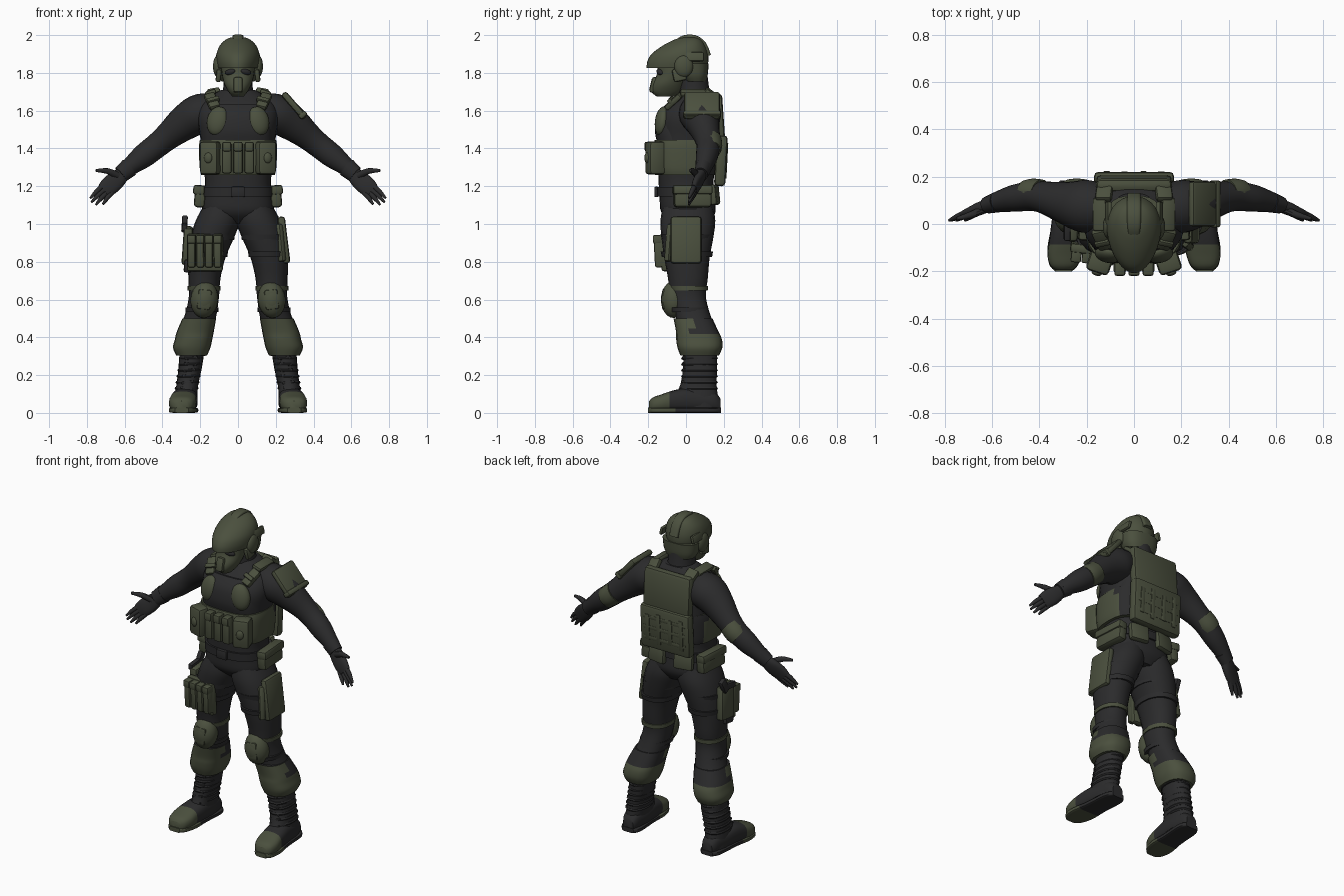
import bpy, bmesh, math
from mathutils import Vector, Matrix, Euler


def material(name, col):
    m = bpy.data.materials.new(name)
    m.diffuse_color = (*col, 1)
    return m


CLOTH = material("black cloth", (0.024, 0.024, 0.025))
GREEN = material("olive green", (0.070, 0.080, 0.048))


def finish(name, bm, mats, rule=None):
    bmesh.ops.recalc_face_normals(bm, faces=bm.faces[:])
    me = bpy.data.meshes.new(name)
    for m in mats:
        me.materials.append(m)
    if rule:
        for f in bm.faces:
            f.material_index = 1 if rule(f.calc_center_median()) else 0
    bm.to_mesh(me)
    bm.free()
    ob = bpy.data.objects.new(name, me)
    bpy.context.collection.objects.link(ob)
    return ob


def smooth_rows(rows, k):
    out = []
    for i in range(len(rows) - 1):
        a, b = rows[max(i - 1, 0)], rows[i]
        c, d = rows[i + 1], rows[min(i + 2, len(rows) - 1)]
        for j in range(k):
            t = j / k
            out.append([0.5 * (2 * q + (r - p) * t + (2 * p - 5 * q + 4 * r - s) * t * t
                               + (3 * q - p - 3 * r + s) * t ** 3) for p, q, r, s in zip(a, b, c, d)])
    return out + [list(rows[-1])]


def loft(name, rows, mats, ref=(1, 0, 0), axis=None, n=2.0, sides=20, k=4, rule=None, egg=0):
    """Skin rings (x, y, z, ra, rb); the rings face axis, or follow the path."""
    rows = smooth_rows(rows, k)
    bm = bmesh.new()
    rings = []
    for i, r in enumerate(rows):
        p = Vector(r[:3])
        t = Vector(axis) if axis else (Vector(rows[min(i + 1, len(rows) - 1)][:3])
                                       - Vector(rows[max(i - 1, 0)][:3])).normalized()
        u = Vector(ref)
        u = (u - t * u.dot(t)).normalized()
        v = t.cross(u)
        ring = []
        for j in range(sides):
            a = 2 * math.pi * j / sides
            c, s = math.cos(a), math.sin(a)
            c = math.copysign(abs(c) ** (2 / n), c)
            s = math.copysign(abs(s) ** (2 / n), s)
            ring.append(bm.verts.new(p + u * c * r[3] * (1 + egg * s) + v * s * r[4]))
        rings.append(ring)
    for a, b in zip(rings, rings[1:]):
        for j in range(sides):
            bm.faces.new((a[j], a[(j + 1) % sides], b[(j + 1) % sides], b[j]))
    bm.faces.new(rings[0])
    bm.faces.new(rings[-1])
    return finish(name, bm, mats, rule)


def stack(name, rows, mats, **kw):
    """Horizontal rings given as (z, x, y_front, y_back, half_width)."""
    return loft(name, [(x, (a + b) / 2, z, w, (b - a) / 2) for z, x, a, b, w in rows],
                mats, axis=(0, 0, 1), **kw)


def box(name, loc, size, mat, rot=(0, 0, 0), bev=0.012):
    bm = bmesh.new()
    bmesh.ops.create_cube(bm, size=1, matrix=Matrix.Diagonal((*size, 1)))
    bmesh.ops.bevel(bm, geom=bm.edges[:], offset=min(bev, min(size) * 0.4), segments=2,
                    profile=0.5, affect='EDGES')
    bm.transform(Matrix.Translation(loc) @ Euler([math.radians(a) for a in rot]).to_matrix().to_4x4())
    return finish(name, bm, [mat])


def ball(name, loc, rad, mat, rot=(0, 0, 0)):
    bm = bmesh.new()
    bmesh.ops.create_uvsphere(bm, u_segments=20, v_segments=12, radius=1)
    bm.transform(Matrix.Translation(loc) @ Euler([math.radians(a) for a in rot]).to_matrix().to_4x4()
                 @ Matrix.Diagonal((*rad, 1)))
    return finish(name, bm, [mat])


BOTH = [CLOTH, GREEN]

# Torso and neck
stack("torso", [(1.00, 0, -.07, .12, .10), (1.06, 0, -.13, .155, .185), (1.14, 0, -.14, .15, .185),
                (1.22, 0, -.145, .145, .175), (1.34, 0, -.15, .16, .185), (1.46, 0, -.15, .175, .20),
                (1.56, 0, -.145, .185, .215), (1.63, 0, -.10, .18, .20), (1.68, 0, -.05, .15, .14),
                (1.71, 0, -.02, .13, .09)], [CLOTH], n=2.5, sides=28)
stack("neck", [(1.64, 0, -.05, .14, .10), (1.70, 0, -.04, .125, .08), (1.82, 0, -.04, .11, .075)], [CLOTH])

# Vest front, chest pads, shoulder straps, back plate
stack("chest_vest", [(1.44, 0, -.155, .18, .19), (1.50, 0, -.165, .185, .185), (1.58, 0, -.15, .19, .175),
                     (1.635, 0, -.105, .185, .16)], [CLOTH], n=3.2, sides=28)
for s in (-1, 1):
    ball("chest_pad", (s * .108, -.128, 1.545), (.058, .035, .078), GREEN, (-10, s * -10, s * 14))
    box("strap_front", (s * .137, -.065, 1.65), (.06, .11, .032), GREEN, (42, s * 14, s * -12))
    box("strap_top", (s * .145, .04, 1.695), (.06, .14, .028), GREEN, (0, s * 18, 0))
    box("strap_back", (s * .125, .14, 1.68), (.07, .10, .035), GREEN, (-38, s * 10, 0))
    box("strap_buckle", (s * .132, -.078, 1.655), (.068, .025, .03), GREEN, (42, s * 14, s * -12), .006)
box("back_plate", (0, .172, 1.56), (.32, .055, .26), GREEN, (4, 0, 0), .02)
box("back_panel", (0, .185, 1.335), (.34, .06, .27), GREEN, (-3, 0, 0), .02)
for i, x in enumerate((-.115, -.04, .04, .115)):
    box("back_webbing", (x, .212, 1.335), (.028, .014, .19 - .03 * (i % 2)), GREEN, (-3, 0, 0), .004)
for z in (1.27, 1.335, 1.40):
    box("back_strap", (0, .211 + (1.335 - z) * -.05, z), (.29, .012, .024), GREEN, (-3, 0, 0), .004)

# Ammunition rig around the ribs
stack("ammo_rig", [(1.26, 0, -.165, .165, .195), (1.30, 0, -.175, .17, .203), (1.40, 0, -.175, .175, .207),
                   (1.445, 0, -.165, .175, .202)], BOTH, n=2.9, sides=28, rule=lambda c: c.y < .08)
for x in (-.06, 0, .06):
    box("magazine_pouch", (x, -.185, 1.35), (.052, .05, .165), GREEN)
    box("magazine_flap", (x, -.19, 1.41), (.046, .058, .05), GREEN, bev=.008)
for s in (-1, 1):
    box("side_pouch", (s * .145, -.163, 1.35), (.10, .09, .175), GREEN, (0, 0, s * 18), .018)
    ball("pouch_button", (s * .158, -.207, 1.35), (.022, .012, .028), GREEN, (0, 0, s * 18))

# Waist belt, hip pouches and rear flaps
stack("waist_belt", [(1.145, 0, -.152, .16, .19), (1.195, 0, -.155, .16, .188)], [CLOTH], n=2.5, sides=28, k=1)
box("belt_buckle", (0, -.157, 1.17), (.07, .022, .055), CLOTH, bev=.006)
for s in (-1, 1):
    box("hip_pouch", (s * .195, .035, 1.145), (.06, .20, .115), GREEN, (0, s * -5, s * 4), .018)
    box("hip_pouch_flap", (s * .20, .035, 1.18), (.062, .21, .05), GREEN, (0, s * -5, s * 4), .012)
    box("rear_flap", (s * .09, .15, 1.155), (.12, .04, .11), GREEN, (6, 0, s * -10), .015)

# Helmet, brim, crest, neck guard and mask
stack("helmet", [(1.825, 0, -.208, .11, .105), (1.86, 0, -.205, .118, .112), (1.90, 0, -.182, .117, .112),
                 (1.94, 0, -.13, .105, .098), (1.97, 0, -.075, .088, .072), (1.985, 0, -.035, .065, .045),
                 (1.99, 0, 0, .04, .015)], [GREEN], sides=32, egg=.16)
stack("neck_guard", [(1.755, 0, -.005, .105, .088), (1.79, 0, -.03, .115, .105), (1.85, 0, -.05, .12, .114)],
      [GREEN], n=2.6, sides=24)
loft("helmet_crest", [(0, -.05, 1.96, .022, .015), (0, -.01, 1.981, .028, .018), (0, .045, 1.982, .03, .018),
                      (0, .09, 1.95, .03, .018), (0, .118, 1.89, .028, .015)], [GREEN], n=4, k=3)
stack("gas_mask", [(1.675, 0, -.155, -.06, .03), (1.70, 0, -.182, -.02, .05), (1.74, 0, -.178, .0, .072),
                   (1.79, 0, -.155, .02, .085), (1.84, 0, -.15, .02, .09)], [GREEN], sides=24)
box("mask_snout", (0, -.166, 1.735), (.05, .045, .085), GREEN, (-14, 0, 0), .014)
for s in (-1, 1):
    ball("eye_lens", (s * .042, -.139, 1.805), (.03, .014, .015), CLOTH, (0, s * 12, s * 24))
    ball("ear_cup", (s * .108, -.012, 1.835), (.024, .05, .058), GREEN)
    box("cheek_flap", (s * .102, -.035, 1.79), (.028, .07, .07), GREEN, (12, s * -6, 0))
    box("helmet_rail", (s * .108, .045, 1.885), (.02, .10, .05), GREEN, (0, s * -14, 0), .008)

# Arms, elbow pads and hands
for s in (-1, 1):
    arm = [(.13, .07, 1.60, .10, .095), (.21, .075, 1.58, .112, .105), (.29, .09, 1.53, .09, .092),
           (.37, .11, 1.465, .07, .073), (.43, .118, 1.415, .063, .066), (.50, .11, 1.36, .058, .063),
           (.57, .095, 1.305, .045, .048), (.61, .085, 1.27, .036, .04)]
    loft("arm", [(s * r[0], *r[1:]) for r in arm], [CLOTH], ref=(0, 1, 0))
    loft("elbow_pad", [(s * .395, .127, 1.445, .062, .064), (s * .43, .131, 1.415, .061, .064),
                       (s * .455, .127, 1.395, .058, .06)], [GREEN], ref=(0, 1, 0))
    loft("glove_cuff", [(s * .575, .092, 1.30, .043, .052), (s * .62, .08, 1.262, .036, .045)],
         [CLOTH], ref=(0, 1, 0), k=1)
    loft("palm", [(s * .60, .085, 1.275, .028, .034), (s * .64, .07, 1.237, .025, .048),
                  (s * .68, .052, 1.202, .021, .05), (s * .71, .042, 1.175, .015, .042)],
         [CLOTH], ref=(0, 1, 0), n=2.4)
    tips = [((.71, 1.205), (.782, 1.137)), ((.70, 1.187), (.776, 1.115)),
            ((.688, 1.172), (.752, 1.102)), ((.668, 1.165), (.715, 1.105))]
    for (x0, z0), (x1, z1) in tips:
        loft("finger", [(s * x0, .047, z0, .014, .014), (s * (x0 + x1) / 2, .032, (z0 + z1) / 2 + .004, .013, .013),
                        (s * x1, .015, z1, .006, .006)], [CLOTH], ref=(0, 1, 0), sides=10, k=3)
    loft("thumb", [(s * .635, .062, 1.255, .017, .02), (s * .69, .038, 1.28, .015, .016),
                   (s * .752, .022, 1.283, .007, .008)], [CLOTH], ref=(0, 1, 0), sides=10, k=3)

# Single shoulder plate
box("shoulder_plate", (.297, .085, 1.627), (.175, .19, .035), GREEN, (0, 49, 0), .014)
box("shoulder_plate_rim", (.343, .085, 1.578), (.03, .20, .045), GREEN, (0, 49, 0), .01)

# Legs, knee pads, shin cuffs, boots
for s in (-1, 1):
    leg = [(1.10, .085, -.12, .14, .095), (1.02, .105, -.135, .155, .118), (.93, .135, -.13, .145, .115),
           (.82, .165, -.115, .125, .098), (.71, .178, -.095, .115, .085), (.62, .18, -.085, .105, .08),
           (.53, .195, -.06, .125, .083), (.45, .218, -.04, .155, .09), (.39, .23, -.035, .175, .088),
           (.30, .24, -.015, .165, .066)]
    stack("leg", [(z, s * x, a, b, w) for z, x, a, b, w in leg], [CLOTH], n=2.2)
    for z, x in ((.66, .18), (.545, .19)):
        stack("knee_strap", [(z - .012, s * x, -.085, .115, .087), (z + .012, s * x, -.092, .117, .088)],
              BOTH, k=1, n=2.2, rule=lambda c: c.z > .6)
    ball("knee_pad", (s * .178, -.065, .60), (.073, .068, .098), GREEN, (0, s * -6, 0))
    box("knee_ridge", (s * .178, -.108, .60), (.075, .04, .11), GREEN, (0, s * -6, 0), .016)
    cuff = [(.305, .246, -.03, .175, .082), (.345, .245, -.045, .192, .099), (.39, .235, -.052, .19, .099),
            (.43, .226, -.053, .172, .098), (.50, .205, -.066, .14, .089)]
    stack("shin_guard", [(z, s * x, a, b, w) for z, x, a, b, w in cuff], BOTH, n=2.5,
          rule=lambda c: c.z < .42 or c.y < .03)
    boot = [(.33, .243, -.015, .165, .066), (.24, .253, -.015, .165, .062), (.15, .268, -.03, .162, .058),
            (.08, .276, -.06, .17, .06), (.03, .278, -.06, .172, .06)]
    stack("boot_shaft", [(z, s * x, a, b, w) for z, x, a, b, w in boot], [CLOTH], n=2.3)
    for i in range(6):
        z, x = .13 + i * .032, .272 - i * .005
        box("boot_lace", (s * x, -.022 + .006 * min(i, 2), z), (.068, .02, .013), CLOTH, (0, (-1) ** i * 8, 0), .004)
        stack("boot_crease", [(z - .007, s * x, -.022, .164, .06), (z, s * x, -.026, .169, .064),
                              (z + .007, s * x, -.02, .164, .06)], [CLOTH], k=1, n=2.3)
    foot = [(.182, .272, .035, .035), (.15, .274, .05, .052), (.08, .276, .062, .056), (0, .282, .068, .062),
            (-.07, .289, .07, .056), (-.13, .294, .072, .046), (-.175, .297, .058, .038), (-.195, .298, .034, .028)]
    loft("boot_foot", [(s * x, y, h + .006, w, h) for y, x, w, h in foot], BOTH, axis=(0, 1, 0), n=2.7,
         rule=lambda c: c.y < -.085)
    sole = [(.185, .272, .04), (.14, .274, .064), (.0, .283, .066), (-.1, .291, .075), (-.17, .297, .062),
            (-.2, .298, .036)]
    loft("boot_sole", [(s * x, y, .014, w, .014) for y, x, w in sole], BOTH, axis=(0, 1, 0), n=5,
         rule=lambda c: c.y < -.06)
    # Thigh straps
    for z, x, w in ((.93, .137, .117), (.84, .16, .103)):
        stack("thigh_strap", [(z - .014, s * x, -.128, .138, w), (z + .014, s * x, -.134, .143, w + .004)],
              [CLOTH], k=1, n=2.2)

# Thigh pouches and holster on one side, thigh plate on the other
for i in range(4):
    x = -.106 - i * .046
    y = -.135 + .004 * i
    box("thigh_pouch", (x, y, .855), (.041, .065, .17), GREEN, (3, 0, -6))
    box("thigh_pouch_flap", (x, y - .006, .92), (.044, .066, .045), GREEN, (3, 0, -6), .008)
box("pouch_backing", (-.175, -.105, .85), (.19, .04, .20), GREEN, (3, 0, -6))
box("holster", (-.268, -.005, .885), (.05, .12, .20), GREEN, (6, 4, 0), .016)
box("holster_tip", (-.265, -.03, .78), (.042, .075, .07), CLOTH, (6, 4, 0))
box("pistol_grip", (-.283, .03, 1.0), (.03, .045, .085), CLOTH, (-25, 4, 0), .008)
box("pistol_slide", (-.283, -.02, .985), (.028, .10, .035), CLOTH, (6, 4, 0), .006)
box("thigh_plate", (.243, 0, .915), (.04, .165, .25), GREEN, (0, -7, 0), .018)
box("thigh_plate_front", (.222, -.085, .90), (.045, .035, .20), GREEN, (0, -7, -40), .012)

# Smooth shading with crisp edges
bpy.ops.object.select_all(action='SELECT')
bpy.context.view_layer.objects.active = bpy.context.scene.objects[0]
bpy.ops.object.shade_smooth_by_angle(angle=math.radians(38))
